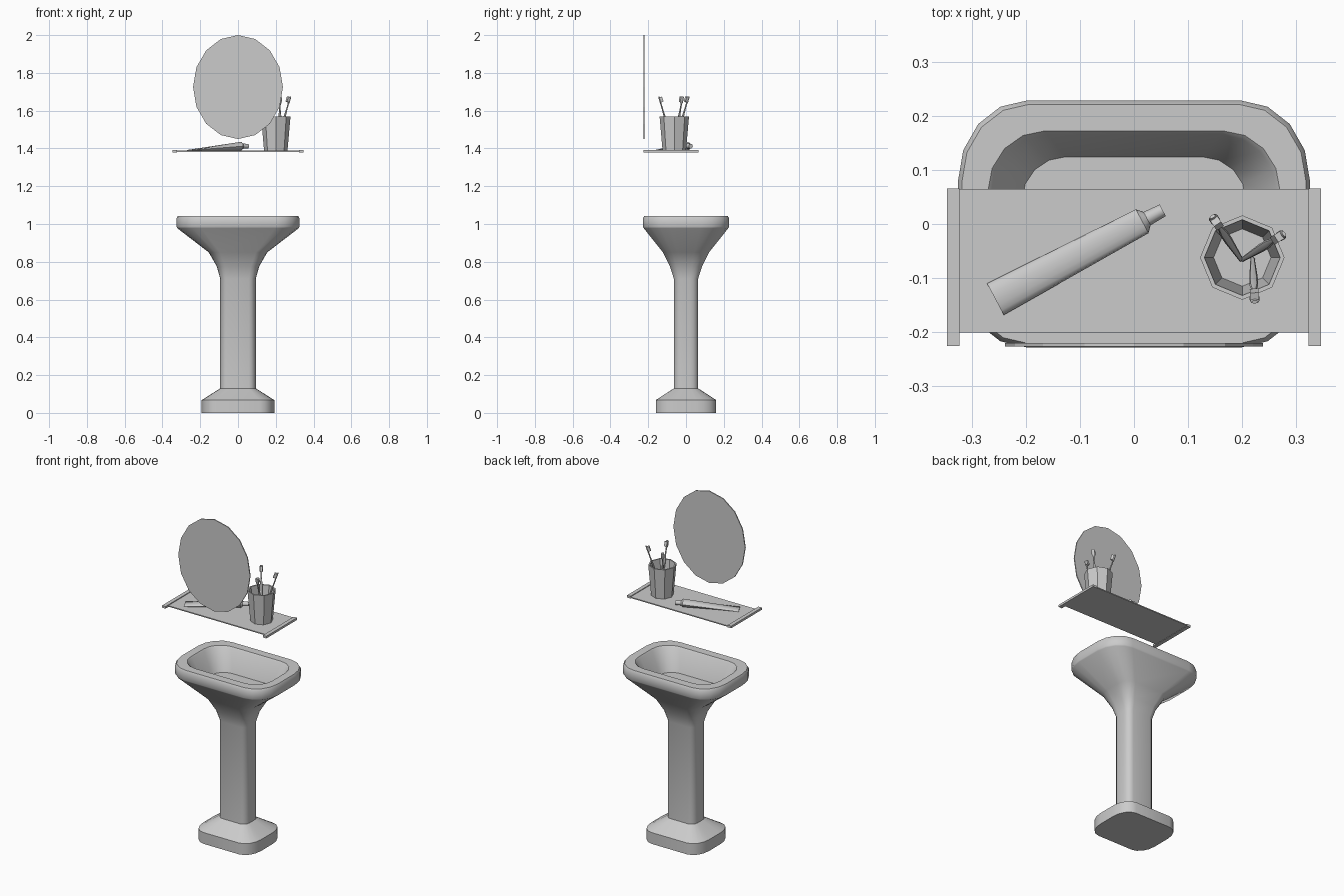
import bpy, bmesh, math
from mathutils import Vector, Matrix

if "Cube" in bpy.data.objects:
    bpy.data.objects.remove(bpy.data.objects["Cube"])


def finish(name, bm, matrix=None, smooth=None):
    bmesh.ops.recalc_face_normals(bm, faces=bm.faces)
    me = bpy.data.meshes.new(name)
    bm.to_mesh(me)
    bm.free()
    ob = bpy.data.objects.new(name, me)
    bpy.context.collection.objects.link(ob)
    if matrix is not None:
        me.transform(matrix)
    if smooth:
        bpy.ops.object.select_all(action='DESELECT')
        ob.select_set(True)
        bpy.context.view_layer.objects.active = ob
        bpy.ops.object.shade_smooth_by_angle(angle=math.radians(smooth))
    return ob


def loft(name, rings, matrix=None, smooth=None):
    """Skin a list of equally sized point rings and cap both ends."""
    bm = bmesh.new()
    vs = [[bm.verts.new(p) for p in r] for r in rings]
    n = len(vs[0])
    for a, b in zip(vs, vs[1:]):
        for i in range(n):
            j = (i + 1) % n
            bm.faces.new((a[i], a[j], b[j], b[i]))
    bm.faces.new(vs[0])
    bm.faces.new(vs[-1])
    return finish(name, bm, matrix, smooth)


def ellipse(rx, ry, z, n, cx=0, cy=0):
    return [(cx + rx * math.cos(2 * math.pi * i / n),
             cy + ry * math.sin(2 * math.pi * i / n), z) for i in range(n)]


def rounded(rx, ry, z):
    """Rounded rectangle, four segments per corner."""
    sx, sy = rx * 0.61, ry * 0.35
    pts = []
    for q, (mx, my) in enumerate(((1, 1), (-1, 1), (-1, -1), (1, -1))):
        for k in range(5):
            t = math.pi / 2 * (q + k / 4)
            pts.append((mx * sx + (rx - sx) * math.cos(t),
                        my * sy + (ry - sy) * math.sin(t), z))
    return pts


def box(name, center, size):
    bm = bmesh.new()
    bmesh.ops.create_cube(bm, size=1, matrix=Matrix.Translation(center)
                          @ Matrix.Diagonal((*size, 1)))
    return finish(name, bm)


# pedestal and basin in one skin: foot, column, flare, rim, bowl
profile = [(0.192, 0.16, 0), (0.192, 0.16, 0.068), (0.094, 0.064, 0.13),
           (0.094, 0.064, 0.71), (0.112, 0.085, 0.775), (0.155, 0.122, 0.85),
           (0.322, 0.224, 0.978), (0.325, 0.228, 0.985), (0.325, 0.228, 1.03),
           (0.318, 0.221, 1.043), (0.27, 0.172, 1.043), (0.263, 0.165, 1.035),
           (0.207, 0.124, 0.91)]
loft("washbasin", [rounded(*p) for p in profile], smooth=40)

# oval mirror standing in the xz plane
loft("mirror", [ellipse(0.238, 0.275, z, 16) for z in (-0.003, 0.003)],
     Matrix.Translation((0, -0.223, 1.725)) @ Matrix.Rotation(math.pi / 2, 4, 'X'))

# shelf plate with an end rail on each side
box("shelf", (0, -0.0675, 1.385), (0.65, 0.265, 0.006))
for s, side in ((-1, "left"), (1, "right")):
    box(side + "_shelf_rail", (s * 0.334, -0.08, 1.386), (0.023, 0.291, 0.013))

# eight-sided cup with a wall thickness
cup = [(0.062, 1.388), (0.078, 1.57), (0.070, 1.57), (0.053, 1.396)]
loft("cup", [ellipse(r, r, z, 8, 0.2, -0.062) for r, z in cup])


# toothbrushes: tapered handle, thin neck, head and bristle block
def toothbrush(name, foot, tip):
    foot, tip = Vector(foot), Vector(tip)
    axis = tip - foot
    length = axis.length
    out = Vector((axis.x, axis.y, 0)).normalized()
    z = axis.normalized()
    x = z.cross(out).normalized()
    y = z.cross(x)
    m = Matrix((x, y, z)).transposed().to_4x4()
    m.translation = foot
    sections = [(0.004, 0.003, 0), (0.008, 0.005, 0.45), (0.008, 0.005, 0.62),
                (0.004, 0.0035, 0.74), (0.004, 0.0035, 0.86),
                (0.009, 0.004, 0.88), (0.009, 0.004, 0.98), (0.006, 0.003, 1)]
    loft(name, [ellipse(a, b, t * length, 8) for a, b, t in sections], m, 40)
    head = [(sx * 0.008, 0.008 + sy * 0.008) for sx, sy in
            ((-1, -1), (1, -1), (1, 1), (-1, 1))]
    loft(name + "_bristles", [[(px, py, t * length) for px, py in head]
                              for t in (0.885, 0.98)], m)


toothbrush("toothbrush_left", (0.198, -0.066, 1.4), (0.145, 0.014, 1.675))
toothbrush("toothbrush_right", (0.2, -0.066, 1.4), (0.277, -0.018, 1.675))
toothbrush("toothbrush_front", (0.219, -0.064, 1.4), (0.223, -0.144, 1.675))

# paste tube: crimped flat end to round shoulder, then cap, lying on the shelf
along = Matrix(((0, 0, 1, 0), (1, 0, 0, 0), (0, 1, 0, 0), (0, 0, 0, 1)))
lay = Matrix.Translation((-0.256, -0.139, 1.389)) @ Matrix.Rotation(
    math.radians(28), 4, 'Z') @ along
tube = [(0.033, 0.002, 0, 0.002), (0.025, 0.023, 0.307, 0.023),
        (0.013, 0.013, 0.318, 0.023)]
loft("paste_tube", [ellipse(a, b, z, 16, 0, c) for a, b, z, c in tube], lay, 40)
loft("tube_cap", [ellipse(r, r, z, 12, 0, 0.023)
                  for r, z in ((0.014, 0.316), (0.012, 0.35))], lay, 40)
